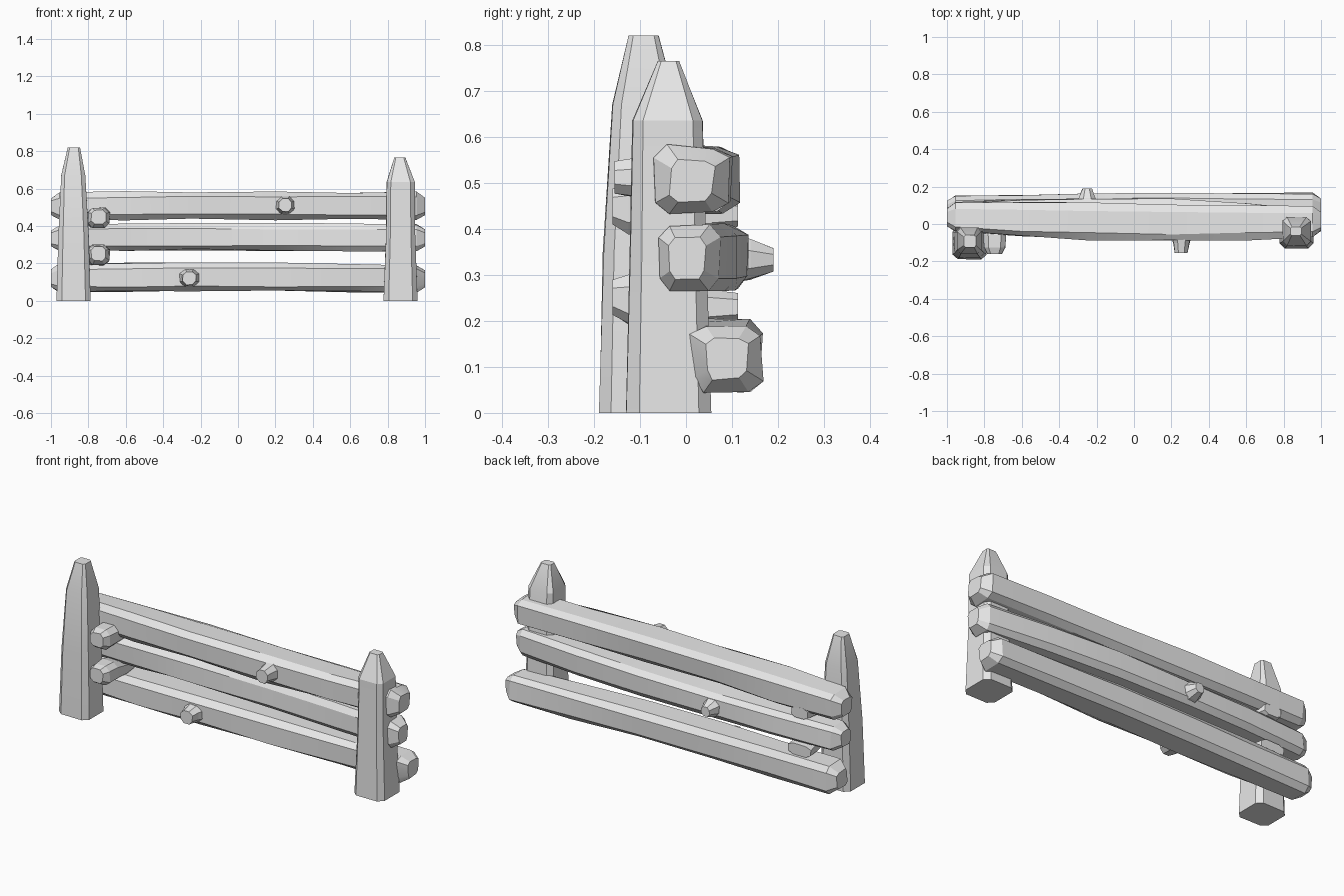
import bpy, bmesh, math, random
from mathutils import Vector

random.seed(11)
if "Cube" in bpy.data.objects:
    bpy.data.objects.remove(bpy.data.objects["Cube"])

wood = bpy.data.materials.new("pale_grey_wood")
wood.use_nodes = True
GREY = (0.8, 0.8, 0.8, 1)
wood.diffuse_color = GREY
wood.node_tree.nodes["Principled BSDF"].inputs["Base Color"].default_value = GREY

AXES = {"X": (Vector((0, 1, 0)), Vector((0, 0, 1))),
        "Y": (Vector((1, 0, 0)), Vector((0, 0, 1))),
        "Z": (Vector((1, 0, 0)), Vector((0, 1, 0)))}


def loft(name, axis, stations, flat, rough, smooth=20):
    """Skin chamfered box rings of (centre, half width, half depth);
    flat is the share of each side left between the chamfers."""
    u, v = AXES[axis]
    outline = []
    for a, b in ((1, 0), (0, 1), (-1, 0), (0, -1)):
        for s in (-flat, flat):
            outline.append((a - b * s, b + a * s))
    count = len(outline)
    bm = bmesh.new()
    rings = []
    for centre, ru, rv in stations:
        ring = []
        for a, b in outline:
            r = 1 + random.uniform(-rough, rough * 0.4)
            ring.append(bm.verts.new(Vector(centre) + u * ru * r * a + v * rv * r * b))
        rings.append(ring)
    for a, b in zip(rings, rings[1:]):
        for i in range(count):
            j = (i + 1) % count
            bm.faces.new((a[i], a[j], b[j], b[i]))
    bm.faces.new(rings[0])
    bm.faces.new(rings[-1])
    bmesh.ops.recalc_face_normals(bm, faces=bm.faces)
    mesh = bpy.data.meshes.new(name)
    bm.to_mesh(mesh)
    bm.free()
    mesh.materials.append(wood)
    obj = bpy.data.objects.new(name, mesh)
    bpy.context.collection.objects.link(obj)
    bpy.ops.object.select_all(action="DESELECT")
    obj.select_set(True)
    bpy.context.view_layer.objects.active = obj
    bpy.ops.object.shade_smooth_by_angle(angle=math.radians(smooth))


# Pointed posts: chamfered square timbers with blunt tips
loft("tall_post", "Z", [((-0.879, -0.102, 0), 0.092, 0.088),
                        ((-0.879, -0.099, 0.35), 0.081, 0.082),
                        ((-0.882, -0.09, 0.67), 0.065, 0.071),
                        ((-0.877, -0.092, 0.82), 0.033, 0.033)], 0.7, 0.03)
loft("short_post", "Z", [((0.87, -0.037, 0), 0.091, 0.093),
                         ((0.87, -0.038, 0.35), 0.079, 0.084),
                         ((0.87, -0.039, 0.635), 0.075, 0.077),
                         ((0.865, -0.038, 0.765), 0.03, 0.023)], 0.7, 0.03)


# Rails: rough hewn logs that bow and swell gently, with chamfered ends
def rail(name, y_left, y_mid, y_right, z, depth_end, depth_mid, height):
    stations = []
    for x in (-1, -0.955, -0.6, -0.25, 0.2, 0.6, 0.955, 1):
        bow = 1 - x * x
        y = y_left * (1 - x) / 2 + y_right * (1 + x) / 2
        y += (y_mid - (y_left + y_right) / 2) * bow
        depth = depth_end + (depth_mid - depth_end) * bow
        s = 0.62 if abs(x) == 1 else 1
        stations.append(((x, y, z + 0.006 * bow), depth * s, height * s))
    loft(name, "X", stations, 0.64, 0.13)


rail("top_rail", 0.037, 0.008, 0.013, 0.504, 0.078, 0.1, 0.076)
rail("middle_rail", 0.045, 0.056, 0.003, 0.335, 0.066, 0.086, 0.072)
rail("bottom_rail", 0.076, 0.078, 0.088, 0.12, 0.076, 0.092, 0.077)


# Cut branch stubs on the rails
def stub(name, x, z, y_base, y_tip, r_base, r_tip):
    loft(name, "Y", [((x, y_base, z), r_base * 1.4, r_base * 1.2),
                     ((x, (y_base + y_tip) / 2, z), r_base, r_base),
                     ((x, y_tip, z), r_tip, r_tip)], 0.45, 0.1, 5)


stub("top_rail_stub", 0.253, 0.512, -0.05, -0.155, 0.045, 0.035)
stub("middle_rail_stub", -0.25, 0.333, 0.09, 0.19, 0.044, 0.025)
stub("bottom_rail_stub", -0.26, 0.122, 0.01, -0.075, 0.044, 0.036)

# Pegs wedged between the rails beside the tall post
for name, z, back_width, z_back in (("upper_peg", 0.443, 0.05, 0.434),
                                    ("lower_peg", 0.246, 0.07, 0.23)):
    x = -0.746
    loft(name, "Y", [((x, -0.16, z + 0.005), 0.04, 0.038),
                     ((x, -0.125, z), 0.058, 0.054),
                     ((x, -0.06, z), 0.062, 0.054),
                     ((x - 0.01, 0.03, z_back), 0.065, 0.042),
                     ((x - 0.02, 0.113, z_back), back_width, 0.03)], 0.55, 0.08, 5)
